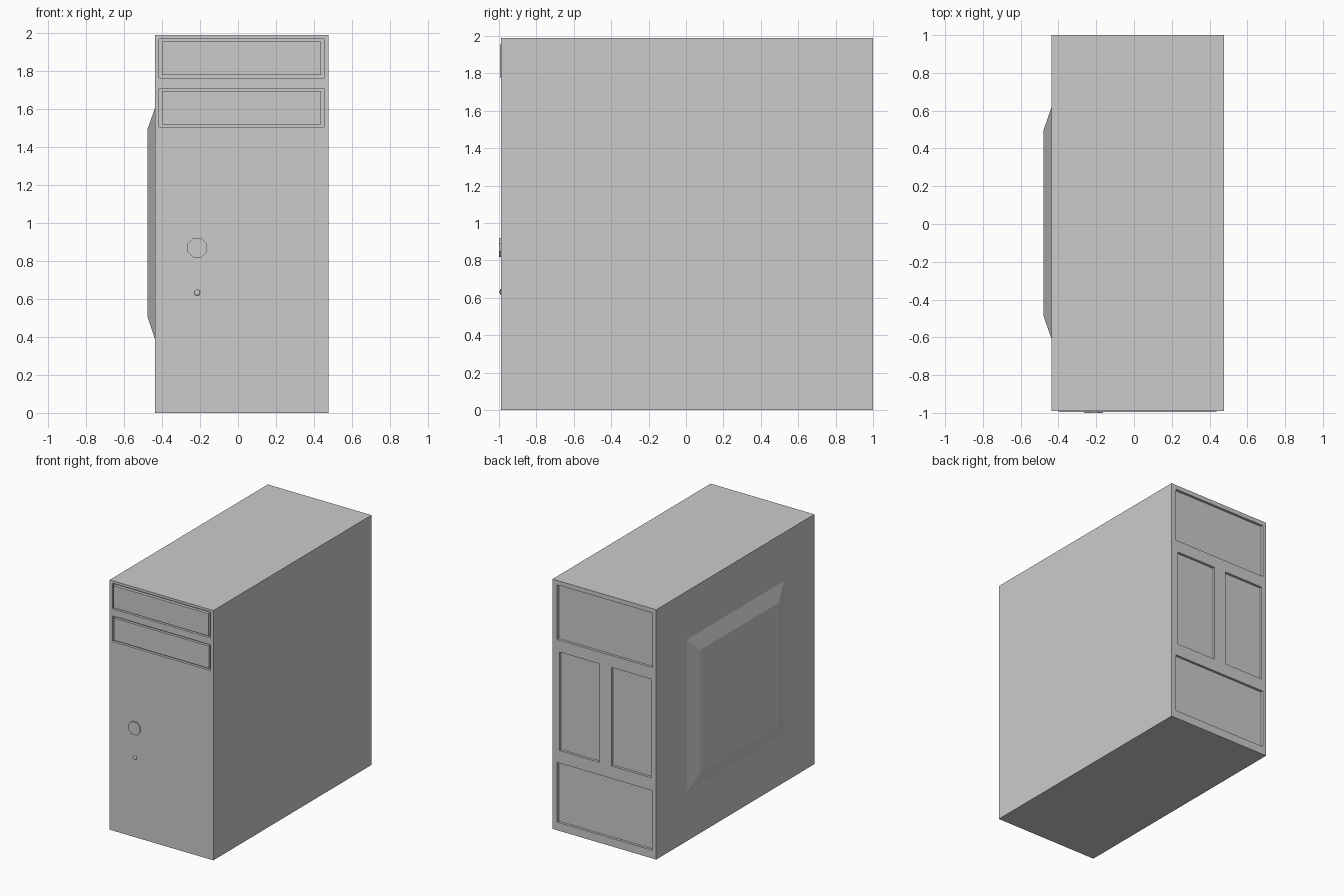
import bpy, bmesh, math
from mathutils import Matrix

if "Cube" in bpy.data.objects:
    bpy.data.objects.remove(bpy.data.objects["Cube"])

X0, X1, Y0, Y1, Z1 = -0.438, 0.476, -0.99, 1.0, 1.99
DEPTH = 0.02


def finish(name, bm):
    bmesh.ops.recalc_face_normals(bm, faces=bm.faces)
    mesh = bpy.data.meshes.new(name)
    bm.to_mesh(mesh)
    bm.free()
    obj = bpy.data.objects.new(name, mesh)
    bpy.context.collection.objects.link(obj)
    return obj


def box(name, x0, x1, y0, y1, z0, z1):
    bm = bmesh.new()
    bmesh.ops.create_cube(bm, size=1)
    bmesh.ops.scale(bm, vec=(x1 - x0, y1 - y0, z1 - z0), verts=bm.verts)
    bmesh.ops.translate(bm, vec=((x0 + x1) / 2, (y0 + y1) / 2, (z0 + z1) / 2), verts=bm.verts)
    return finish(name, bm)


def recess(target, x0, x1, y0, y1, z0, z1):
    cutter = box("recess_cutter", x0, x1, y0, y1, z0, z1)
    cutter.hide_render = True
    mod = target.modifiers.new("recess", 'BOOLEAN')
    mod.operation, mod.solver, mod.object = 'DIFFERENCE', 'EXACT', cutter
    bpy.context.view_layer.objects.active = target
    bpy.ops.object.modifier_apply(modifier=mod.name)
    bpy.data.objects.remove(cutter)


# Main case
case = box("case", X0, X1, Y0, Y1, 0, Z1)

# Front drive bays: groove around a cover plate, the upper one standing proud
for name, z, front in (("upper", 1.765, Y0 - 0.005), ("lower", 1.505, Y0)):
    recess(case, -0.415, 0.452, Y0 - 0.05, Y0 + DEPTH, z, z + 0.205)
    box(name + "_drive_cover", -0.40, 0.438, front, Y0 + DEPTH + 0.005, z + 0.014, z + 0.191)

# Rear recesses: power supply, two centre panels, expansion slots
for x0, x1, z0, z1 in ((-0.405, 0.435, 1.52, 1.955),
                       (0.06, 0.415, 0.64, 1.425),
                       (-0.395, -0.045, 0.64, 1.425),
                       (-0.405, 0.435, 0.065, 0.54)):
    recess(case, x0, x1, Y1 - DEPTH, Y1 + 0.05, z0, z1)

# Raised side panel with sloped borders
bm = bmesh.new()
rings = []
for x, y0, y1, z0, z1 in ((X0 + 0.002, -0.61, 0.62, 0.385, 1.61),
                          (-0.478, -0.49, 0.50, 0.51, 1.49)):
    rings.append([bm.verts.new((x, y, z)) for y, z in ((y0, z0), (y1, z0), (y1, z1), (y0, z1))])
for ring in rings:
    bm.faces.new(ring)
for i in range(4):
    j = (i + 1) % 4
    bm.faces.new((rings[0][i], rings[0][j], rings[1][j], rings[1][i]))
finish("side_panel_bulge", bm)

# Octagonal power button
bm = bmesh.new()
bmesh.ops.create_cone(bm, cap_ends=True, segments=8, radius1=0.055, radius2=0.055, depth=0.02,
                      matrix=Matrix.Translation((-0.215, -0.99, 0.87))
                      @ Matrix.Rotation(math.pi / 2, 4, 'X') @ Matrix.Rotation(math.pi / 8, 4, 'Z'))
finish("power_button", bm)

# Small domed indicator light
bm = bmesh.new()
bmesh.ops.create_uvsphere(bm, u_segments=12, v_segments=8, radius=0.016)
bmesh.ops.scale(bm, vec=(1, 0.4, 1), verts=bm.verts)
bmesh.ops.translate(bm, vec=(-0.215, Y0, 0.633), verts=bm.verts)
light = finish("indicator_light", bm)
light.data.shade_smooth()
